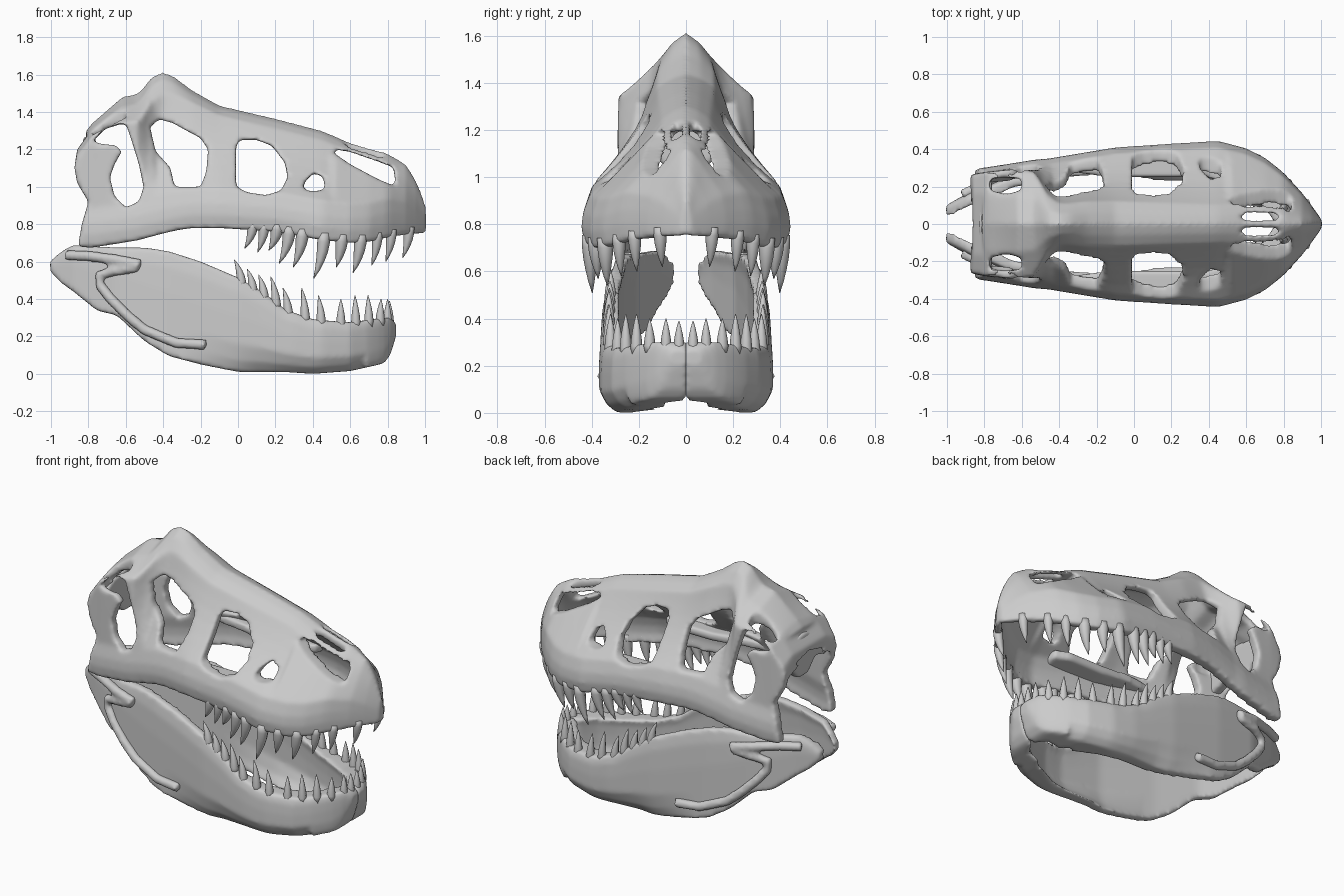
import bpy, bmesh, math
from mathutils import Vector

if "Cube" in bpy.data.objects:
    bpy.data.objects.remove(bpy.data.objects["Cube"])


def interp(keys, x):
    """Linear interpolation in rows of (x, value, value, ...)."""
    if x <= keys[0][0]:
        return keys[0][1:]
    for a, b in zip(keys, keys[1:]):
        if x <= b[0]:
            t = (x - a[0]) / (b[0] - a[0])
            return [p + (q - p) * t for p, q in zip(a[1:], b[1:])]
    return keys[-1][1:]


def loft(bm, rings):
    rs = [[bm.verts.new(p) for p in r] for r in rings]
    m = len(rs[0])
    for a, b in zip(rs, rs[1:]):
        for i in range(m):
            j = (i + 1) % m
            bm.faces.new((a[i], a[j], b[j], b[i]))
    for r in (rs[0], rs[-1]):
        for i in range(m // 2 - 1):
            bm.faces.new((r[i], r[i + 1], r[m - 2 - i], r[m - 1 - i]))


def prism(bm, pts, place, a, b):
    lo, hi = ([bm.verts.new(place(u, v, d)) for u, v in pts] for d in (a, b))
    bm.faces.new(lo)
    bm.faces.new(hi)
    for i in range(len(pts)):
        j = (i + 1) % len(pts)
        bm.faces.new((lo[i], lo[j], hi[j], hi[i]))


def tube(bm, pts, radii, sides=8):
    pts = [Vector(p) for p in pts]
    rings = []
    for i, p in enumerate(pts):
        d = (pts[min(i + 1, len(pts) - 1)] - pts[max(i - 1, 0)]).normalized()
        u = d.cross(Vector((0, 1, 0))).normalized()
        v = d.cross(u)
        rings.append([p + radii[i] * (u * math.cos(k * math.tau / sides) + v * math.sin(k * math.tau / sides))
                      for k in range(sides)])
    loft(bm, rings)


def finish(bm, name, cutters=(), organic=True, mirror=False):
    bmesh.ops.recalc_face_normals(bm, faces=bm.faces)
    me = bpy.data.meshes.new(name)
    bm.to_mesh(me)
    bm.free()
    ob = bpy.data.objects.new(name, me)
    bpy.context.collection.objects.link(ob)
    for p in me.polygons:
        p.use_smooth = True
    for c in cutters:
        m = ob.modifiers.new("cut", 'BOOLEAN')
        m.object, m.operation, m.solver = c, 'DIFFERENCE', 'EXACT'
        c.hide_render = True
        c.hide_set(True)
    if organic:
        m = ob.modifiers.new("fuse", 'REMESH')
        m.mode, m.voxel_size, m.use_smooth_shade = 'VOXEL', 0.013, True
        m = ob.modifiers.new("soften", 'SMOOTH')
        m.factor, m.iterations = 0.5, 6
    if mirror:
        m = ob.modifiers.new("mirror", 'MIRROR')
        m.use_axis = (False, True, False)
        m.use_mirror_merge = False
    return ob


def along_y(u, v, d):
    return (u, d, v)


# Upper skull rows: x, bottom z, top z, half width, shoulder y, shoulder z
UPPER = [(-.89, .68, 1.2, .29, .26, 1.12), (-.78, .675, 1.34, .305, .28, 1.27),
         (-.62, .70, 1.48, .33, .29, 1.34), (-.53, .715, 1.50, .345, .28, 1.35),
         (-.46, .735, 1.59, .35, .15, 1.46), (-.4, .75, 1.615, .36, .11, 1.50),
         (-.34, .765, 1.59, .37, .11, 1.49), (-.25, .78, 1.52, .385, .12, 1.45),
         (-.1, .78, 1.435, .41, .12, 1.38), (.2, .76, 1.365, .43, .11, 1.31),
         (.45, .715, 1.30, .445, .10, 1.25), (.6, .70, 1.235, .405, .10, 1.19),
         (.7, .705, 1.205, .355, .10, 1.16), (.8, .73, 1.18, .275, .08, 1.13),
         (.9, .745, 1.12, .165, .06, 1.06), (.96, .75, 1.02, .085, .035, .98),
         (1.005, .75, .90, .02, .012, .87)]


def upper_ring(x):
    zb, zt, w, sy, sz = interp(UPPER, x)
    k = min(1, (zt - zb) / .45)
    half = [(w * .97, zb), (w, zb + .07 * k), (w * .985, zb + .13 * k), (w * .92, zb + .21 * k)]
    y0, z0 = half[-1]
    for i in range(1, 7):
        t = i / 6
        sag = .025 * math.sin(math.pi * t) if -.45 < x < .5 else 0
        half.append((y0 + (sy - y0) * t - sag, z0 + (sz - z0) * t))
    half.append((sy * .5, sz + (zt - sz) * .65))
    outer = half + [(0, zt)] + [(-y, z) for y, z in reversed(half)]
    f, g = max(.3, 1 - .065 / w), max(.4, 1 - .08 / (zt - zb))
    g *= max(.04, min(1, (.98 - x) / .06))   # solid snout tip
    inner = [(y * f, zb + (z - zb) * g) for y, z in reversed(outer)]
    return [(x, y, z) for y, z in outer + inner]


# Side openings and the notched rear edge
OPENINGS = [
    [(-.78, 1.24), (-.71, 1.31), (-.6, 1.34), (-.57, 1.25), (-.53, 1.12), (-.505, 1.0), (-.53, .92), (-.6, .89),
     (-.66, .95), (-.685, 1.05), (-.66, 1.12), (-.62, 1.19), (-.65, 1.22)],
    [(-.47, 1.32), (-.42, 1.36), (-.35, 1.34), (-.2, 1.26), (-.16, 1.2), (-.17, 1.08), (-.2, 1.0), (-.34, 1.0),
     (-.36, 1.1), (-.44, 1.19)],
    [(-.01, 1.22), (-.01, 1.0), (.05, .97), (.15, .955), (.23, .98), (.265, 1.05), (.25, 1.13), (.18, 1.22),
     (.1, 1.25), (.01, 1.25)],
    [(.345, .985), (.36, 1.03), (.4, 1.07), (.45, 1.06), (.47, .985), (.4, .975)],
    [(.47, 1.21), (.6, 1.185), (.83, 1.105), (.845, 1.0), (.75, 1.04), (.6, 1.12)],
    [(-1.1, .6), (-.86, .66), (-.835, .80), (-.80, .92), (-.86, 1.02), (-.875, 1.1), (-.86, 1.2), (-.8, 1.28),
     (-1.1, 1.4)]]
bm = bmesh.new()
for o in OPENINGS:
    prism(bm, o, along_y, -.8, .8)
side_cut = finish(bm, "side_opening_cutter", organic=False)

# Roof openings and the paired nostril slots
bm = bmesh.new()
for s in (-1, 1):
    for o in ([(-.77, .18), (-.68, .16), (-.6, .18), (-.6, .24), (-.69, .25), (-.77, .24)],
              [(.53, .035), (.6, .018), (.75, .018), (.83, .025), (.75, .055), (.62, .06)]):
        prism(bm, [(x, y * s) for x, y in o], lambda u, v, d: (u, v, d), 1.0 if o[0][0] > 0 else 1.15, 2)
roof_cut = finish(bm, "roof_opening_cutter", organic=False)

bm = bmesh.new()
loft(bm, [upper_ring(-.89 + 1.895 * i / 70) for i in range(71)])
finish(bm, "upper_skull", [side_cut, roof_cut])

# Rear wall of the skull
bm = bmesh.new()
half = [(.05, 1.0), (.12, 1.08), (.26, 1.04), (.26, 1.18), (.15, 1.24)]
prism(bm, half + [(0, 1.27)] + [(-y, z) for y, z in reversed(half)], lambda u, v, d: (d, u, v), -.83, -.76)
finish(bm, "rear_skull_wall")

# Inner shelf below the cheek openings
bm = bmesh.new()
rings = []
for x, y, z in [(-.4, .29, .92), (-.2, .26, .92), (0, .25, .90), (.25, .25, .90), (.35, .29, .90)]:
    w = interp(UPPER, x)[2] - .05
    rings.append([(x, y, z), (x, w, z - .02), (x, w, z + .05), (x, y, z + .05)])
loft(bm, rings)
finish(bm, "cheek_shelf", mirror=True)

# Lower jaw rows: x, bottom z, top z / x, outer y, inner y
JAW_Z = [(-1.005, .55, .60), (-.95, .49, .65), (-.88, .44, .69), (-.75, .335, .68), (-.65, .315, .675),
         (-.5, .175, .675), (-.37, .095, .655), (-.2, .05, .60), (0, .01, .515), (.15, .01, .425), (.25, .01, .345),
         (.4, 0, .29), (.6, .015, .275), (.78, .055, .30), (.82, .11, .30), (.845, .2, .27)]
JAW_Y = [(-1.005, .10, .05), (-.88, .17, .11), (-.65, .27, .21), (-.37, .32, .265), (0, .36, .305), (.3, .37, .29),
         (.45, .36, .25), (.6, .315, .18), (.7, .25, .10), (.77, .185, -.003), (.81, .135, -.003), (.845, .07, -.003)]


def jaw_ring(x):
    zb, zt = interp(JAW_Z, x)
    yo, yi = interp(JAW_Y, x)
    c = .07 * max(0, min(1, (x + .3) / .4)) * (1 if x < .68 else .3)
    sec = [(0, c), (.12, c * .4), (.3, 0), (.6, 0), (.85, .005), (1, .02)]
    outer = [(max(yo - d, .03), zb + (zt - zb) * s) for s, d in sec]
    inner = [(max(yi - d, -.003), zb + (zt - zb) * s) for s, d in reversed(sec)]
    return [(x, y, z) for y, z in outer + inner]


bm = bmesh.new()
loft(bm, [jaw_ring(-1.005 + 1.85 * i / 60) for i in range(61)])
finish(bm, "lower_jaw", mirror=True)

# Raised ridges on the outside of the jaw
RIDGES = [[(-.92, .635), (-.8, .63), (-.65, .61), (-.52, .585)],
          [(-.54, .57), (-.66, .55), (-.745, .525), (-.735, .47), (-.68, .40), (-.59, .31), (-.5, .235), (-.33, .165),
           (-.17, .155)]]
bm = bmesh.new()
for r in RIDGES:
    tube(bm, [(x, interp(JAW_Y, x)[0] + .008, z) for x, z in r], [.03] * len(r))
finish(bm, "jaw_ridges", mirror=True)


def tooth(bm, base, tip, r):
    b, t = Vector(base), Vector(tip)
    mid = Vector((b.x, b.y, (b.z + t.z) / 2))
    steps = (0, .2, .4, .6, .8, 1)
    pts = [b * (1 - s) ** 2 + mid * (2 * s * (1 - s)) + t * s * s for s in steps]
    tube(bm, pts, [r, r, r * .88, r * .67, r * .4, r * .06])


# Upper teeth: base x, tip x, tip z
bm = bmesh.new()
for bx, tx, tz in [(.08, .035, .67), (.14, .105, .65), (.21, .165, .66), (.275, .22, .59), (.345, .295, .57),
                   (.46, .405, .51), (.555, .525, .57), (.655, .615, .54), (.745, .715, .58), (.82, .79, .60),
                   (.915, .88, .62)]:
    zb, _, w, _, _ = interp(UPPER, bx)
    tooth(bm, (bx, w - .035, zb + .04), (tx, w - .045, tz), .034 if .2 < bx < .7 else .028)
finish(bm, "upper_teeth", organic=False, mirror=True)

# Lower teeth: base x, tip x, tip z
bm = bmesh.new()
for bx, tx, tz in [(.02, -.02, .61), (.08, .05, .56), (.14, .11, .53), (.205, .175, .52), (.27, .24, .46),
                   (.36, .34, .46), (.445, .43, .42), (.55, .55, .40), (.63, .625, .42), (.70, .695, .42),
                   (.76, .765, .40)]:
    zt = interp(JAW_Z, bx)[1]
    y = interp(JAW_Y, bx)[0] - .04
    tooth(bm, (bx, y, zt - .04), (tx, y, tz), .025)
for bx, y, tz in [(.81, .03, .39), (.80, .085, .40)]:
    tooth(bm, (bx, y, .26), (bx, y, tz), .023)
finish(bm, "lower_teeth", organic=False, mirror=True)
